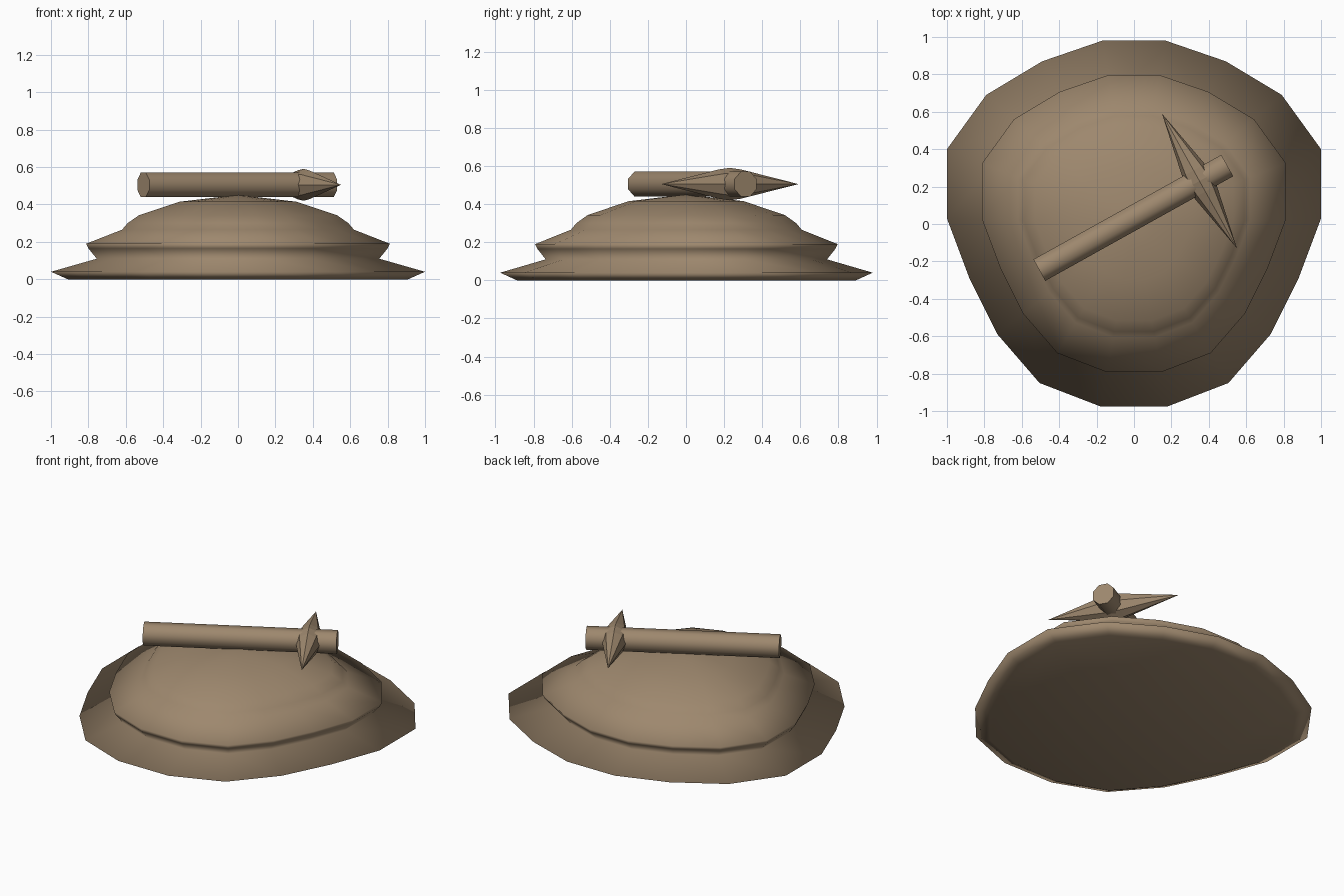
import bpy, bmesh, math
from mathutils import Matrix, Vector

if "Cube" in bpy.data.objects:
    bpy.data.objects.remove(bpy.data.objects["Cube"])

stone = bpy.data.materials.new("warm brown stone")
stone.diffuse_color = (0.34, 0.245, 0.155, 1)
stone.use_nodes = True
stone.node_tree.nodes["Principled BSDF"].inputs["Base Color"].default_value = stone.diffuse_color


def add_object(name, bm, smooth_angle):
    bmesh.ops.recalc_face_normals(bm, faces=bm.faces)
    mesh = bpy.data.meshes.new(name)
    bm.to_mesh(mesh)
    bm.free()
    mesh.materials.append(stone)
    ob = bpy.data.objects.new(name, mesh)
    bpy.context.collection.objects.link(ob)
    bpy.ops.object.select_all(action='DESELECT')
    ob.select_set(True)
    bpy.context.view_layer.objects.active = ob
    if smooth_angle:
        bpy.ops.object.shade_smooth_by_angle(angle=math.radians(smooth_angle))
    return ob


def skin(bm, rings):
    """Join successive rings of points; single-point rings close to a tip."""
    loops = [[bm.verts.new(p) for p in ring] for ring in rings]
    for a, b in zip(loops, loops[1:]):
        n = max(len(a), len(b))
        for i in range(n):
            j = (i + 1) % n
            if len(a) == 1:
                bm.faces.new((a[0], b[j], b[i]))
            elif len(b) == 1:
                bm.faces.new((a[i], a[j], b[0]))
            else:
                bm.faces.new((a[i], a[j], b[j], b[i]))
    for loop in (loops[0], loops[-1]):
        if len(loop) > 2:
            bm.faces.new(loop)


# Stepped mound: one mirrored outline scaled up through the profile
half = [(0.17, 0.98), (0.49, 0.87), (0.79, 0.69), (1, 0.40), (1, 0.03),
        (0.88, -0.29), (0.73, -0.59), (0.505, -0.85), (0.18, -0.975)]
outline = half + [(-x, y) for x, y in reversed(half)]
profile = [(0.91, 0), (1, 0.04), (0.755, 0.11), (0.80, 0.165), (0.812, 0.19),
           (0.62, 0.265), (0.59, 0.30), (0.53, 0.342), (0.31, 0.415), (0.12, 0.437)]
bm = bmesh.new()
skin(bm, [[(x * s, y * s, z) for x, y in outline] for s, z in profile]
     + [[(0, 0, 0.45)]])
add_object("stepped_mound", bm, 180)

# Pickaxe frame: x runs along the handle, y along the head
frame = Matrix.Translation((0.35, 0.23, 0.505)) @ Matrix.Rotation(math.radians(29.1), 4, 'Z')


def octagon(r, offset):
    return [(r * math.cos(a), r * math.sin(a))
            for a in (math.radians(45 * i + offset) for i in range(8))]


# Handle: eight-sided bar
bm = bmesh.new()
skin(bm, [[(x, a, b) for a, b in octagon(0.071, 22.5)] for x in (-0.98, 0.17)])
handle = add_object("pickaxe_handle", bm, 50)
handle.matrix_world = frame

# Head: faceted double spike
bm = bmesh.new()
skin(bm, [[(0, -0.412, 0)]]
     + [[(a * 0.9, y, b) for a, b in octagon(r, 0)]
        for y, r in ((-0.065, 0.077), (0, 0.085), (0.065, 0.077))]
     + [[(0, 0.412, 0)]])
head = add_object("pickaxe_head", bm, 0)
head.matrix_world = frame
